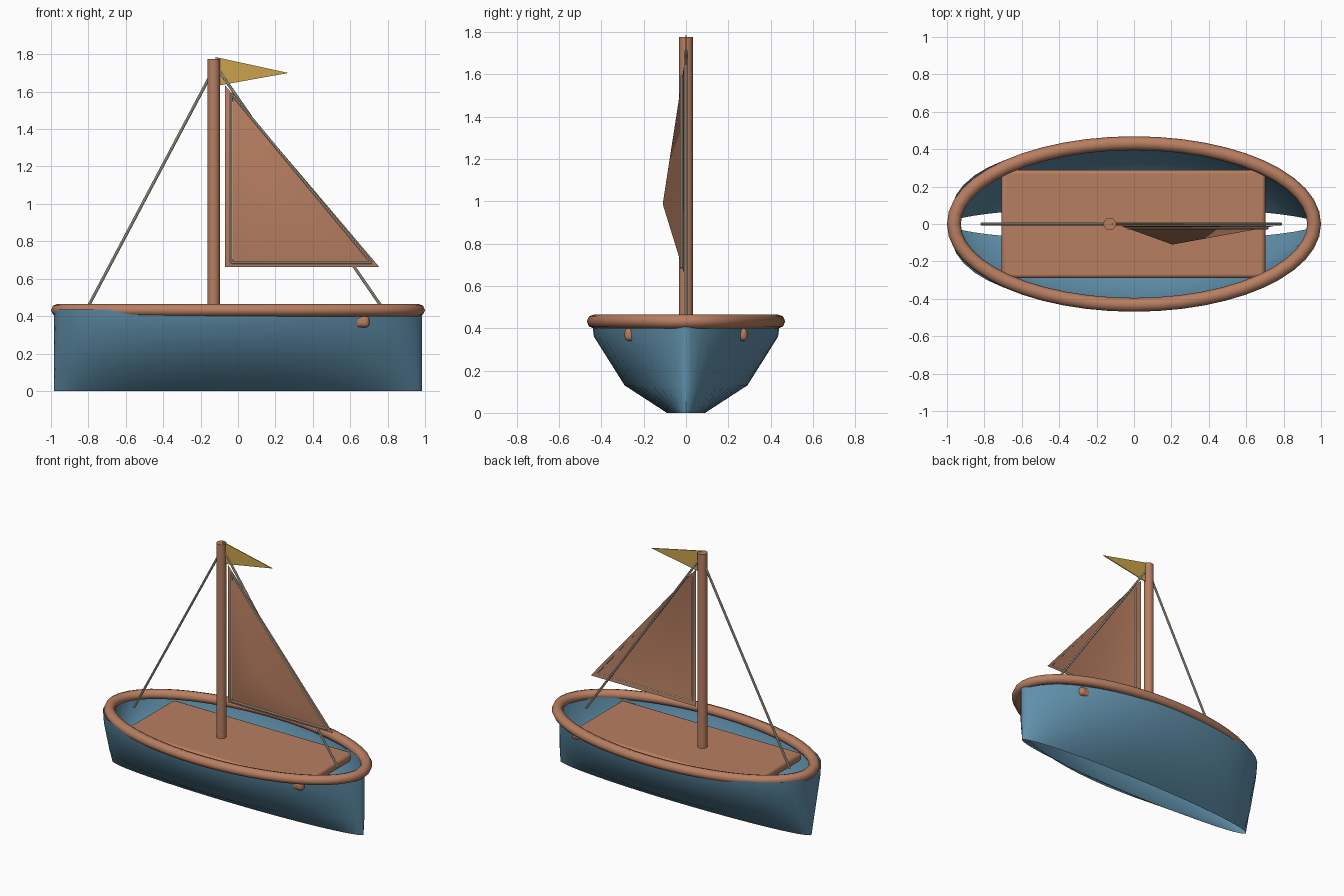
import bpy, bmesh, math
from mathutils import Vector

if "Cube" in bpy.data.objects:
    bpy.data.objects.remove(bpy.data.objects["Cube"], do_unlink=True)


def material(name, rgb):
    m = bpy.data.materials.new(name)
    m.use_nodes = True
    m.diffuse_color = (*rgb, 1)
    m.node_tree.nodes["Principled BSDF"].inputs["Base Color"].default_value = (*rgb, 1)
    return m


WOOD = material("warm_wood", (0.48, 0.21, 0.12))
BLUE = material("hull_blue", (0.115, 0.275, 0.40))
GOLD = material("flag_gold", (0.60, 0.37, 0.07))
ROPE = material("rope_cream", (0.60, 0.54, 0.42))


def make(name, verts, faces, mat, angle=None):
    mesh = bpy.data.meshes.new(name)
    mesh.from_pydata(verts, [], faces)
    mesh.materials.append(mat)
    obj = bpy.data.objects.new(name, mesh)
    bpy.context.collection.objects.link(obj)
    if angle:
        smooth(obj, angle)
    return obj


def smooth(obj, angle):
    bpy.ops.object.select_all(action='DESELECT')
    obj.select_set(True)
    bpy.context.view_layer.objects.active = obj
    bpy.ops.object.shade_smooth_by_angle(angle=math.radians(angle))


def rod(name, a, b, radius, mat, sides=8):
    a, b = Vector(a), Vector(b)
    bpy.ops.mesh.primitive_cylinder_add(vertices=sides, radius=radius,
                                        depth=(b - a).length, location=(a + b) / 2)
    obj = bpy.context.object
    obj.name = name
    obj.rotation_euler = (b - a).to_track_quat('Z', 'Y').to_euler()
    obj.data.materials.append(mat)
    smooth(obj, 40)
    return obj


# Hull: open shell of stacked outlines, fuller at the -x end
HALF = 0.985
# height, half width, fullness at -x, fullness at +x
ROWS = [(0, 0.09, 0.5, 0.55), (0.13, 0.29, 0.45, 0.62),
        (0.36, 0.435, 0.4, 0.74), (0.435, 0.445, 0.39, 0.74)]
SEG = 48
verts, faces = [], []
for z, width, full_back, full_front in ROWS:
    for i in range(SEG):
        t = 2 * math.pi * i / SEG
        power = full_front if math.cos(t) > 0 else full_back
        y = width * abs(math.sin(t)) ** (2 * power)
        verts.append((HALF * math.cos(t), math.copysign(y, math.sin(t)), z))
for r in range(len(ROWS) - 1):
    for i in range(SEG):
        j = (i + 1) % SEG
        faces.append((r * SEG + i, r * SEG + j, (r + 1) * SEG + j, (r + 1) * SEG + i))
make("hull", verts, faces, BLUE, 50)

# Rim: elliptical tube of constant thickness
RING, TUBE = 48, 8
verts, faces = [], []
for i in range(RING):
    t = 2 * math.pi * i / RING
    out = Vector((0.432 * math.cos(t), 0.963 * math.sin(t), 0)).normalized()
    centre = Vector((0.963 * math.cos(t), 0.432 * math.sin(t), 0.432))
    for k in range(TUBE):
        u = 2 * math.pi * k / TUBE
        verts.append(centre + 0.037 * math.cos(u) * out + Vector((0, 0, 0.034 * math.sin(u))))
        i2, k2 = (i + 1) % RING, (k + 1) % TUBE
        faces.append((i * TUBE + k, i2 * TUBE + k, i2 * TUBE + k2, i * TUBE + k2))
make("rim", verts, faces, WOOD, 60)

# Deck: rounded board
bpy.ops.mesh.primitive_cube_add(size=1, location=(-0.003, 0, 0.37))
deck = bpy.context.object
deck.name = "deck"
deck.scale = (1.41, 0.58, 0.06)
bpy.ops.object.transform_apply(location=False, rotation=False, scale=True)
deck.data.materials.append(WOOD)
bevel = deck.modifiers.new("round_edges", 'BEVEL')
bevel.width, bevel.segments = 0.02, 3
smooth(deck, 40)

# Mast and stays
rod("mast", (-0.13, 0, 0.38), (-0.13, 0, 1.775), 0.033, WOOD, 20)
rod("back_stay", (-0.13, 0, 1.72), (-0.815, 0, 0.425), 0.008, ROPE)
rod("front_stay", (-0.10, 0, 1.71), (0.785, 0, 0.425), 0.008, ROPE)

# Sail: triangle bellied towards the front
corners = [(-0.07, -0.01, 1.635), (-0.07, -0.01, 0.663), (0.755, -0.01, 0.663)]
belly = (0.205, -0.11, 0.987)
make("sail", corners + [belly], [(0, 1, 3), (1, 2, 3), (2, 0, 3)], WOOD, 60)

# Edge ropes of the sail
eyes = [(-0.035, -0.022, 1.59), (-0.035, -0.022, 0.685), (0.715, -0.022, 0.685)]
for n, name in enumerate(("luff_rope", "foot_rope", "leech_rope")):
    rod(name, eyes[n], eyes[(n + 1) % 3], 0.007, ROPE)

# Pennant: thin triangular plate
flag = make("pennant", [(-0.12, 0, 1.785), (-0.12, 0, 1.63), (0.27, 0, 1.70)], [(0, 1, 2)], GOLD)
plate = flag.modifiers.new("thickness", 'SOLIDIFY')
plate.thickness, plate.offset = 0.006, 0
